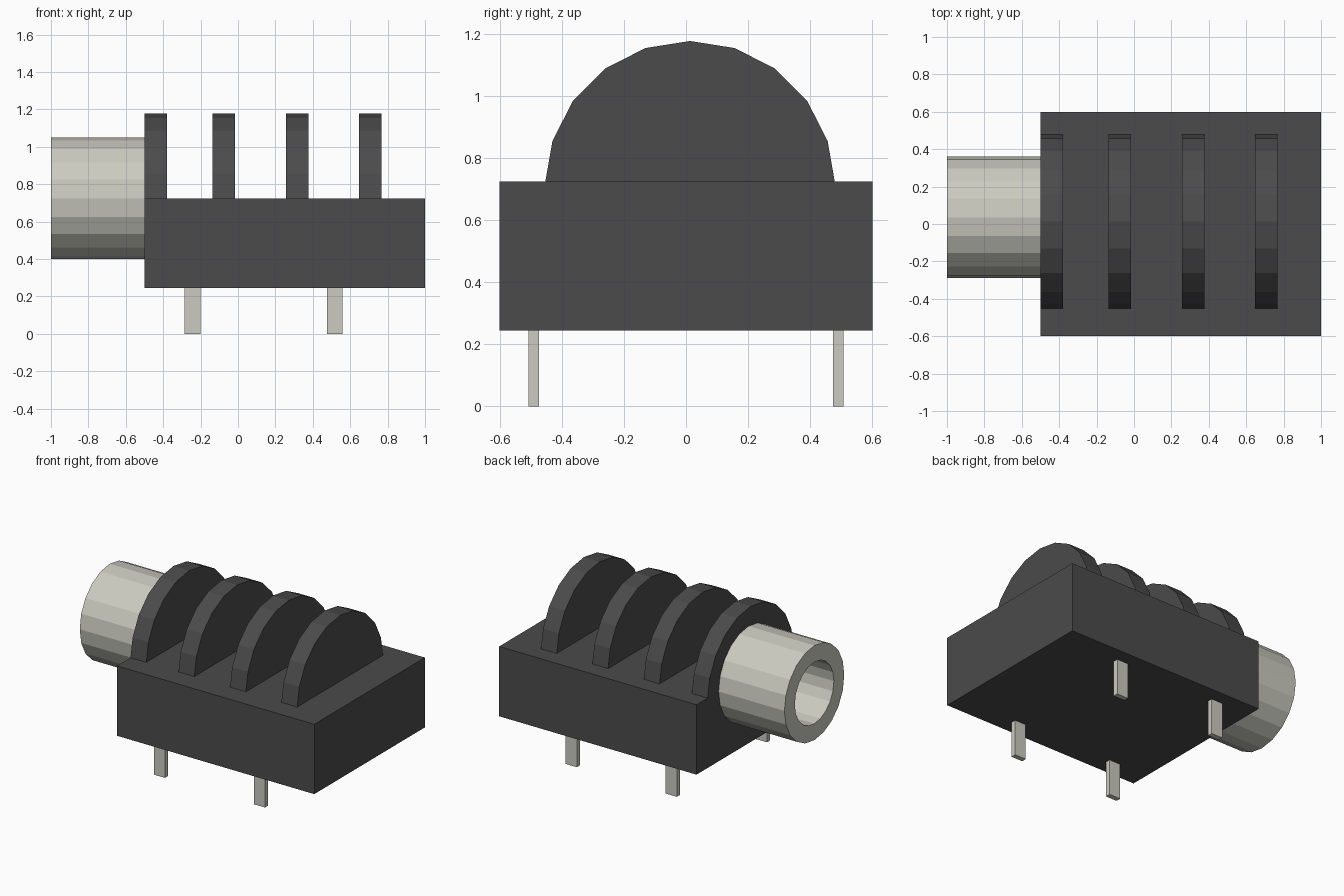
import bpy, bmesh, math
from mathutils import Vector

cube = bpy.data.objects.get("Cube")
if cube:
    bpy.data.objects.remove(cube, do_unlink=True)


def material(name, rgb):
    m = bpy.data.materials.new(name)
    m.use_nodes = True
    m.diffuse_color = (*rgb, 1)
    bsdf = m.node_tree.nodes["Principled BSDF"]
    bsdf.inputs["Base Color"].default_value = (*rgb, 1)
    bsdf.inputs["Roughness"].default_value = 0.6
    return m


dark = material("dark_grey_plastic", (0.07, 0.07, 0.07))
metal = material("pale_warm_metal", (0.60, 0.60, 0.535))


def finish(name, bm, mat):
    bmesh.ops.recalc_face_normals(bm, faces=bm.faces)
    me = bpy.data.meshes.new(name)
    bm.to_mesh(me)
    bm.free()
    me.materials.append(mat)
    ob = bpy.data.objects.new(name, me)
    bpy.context.collection.objects.link(ob)
    return ob


def box(name, lo, hi, mat):
    bm = bmesh.new()
    bmesh.ops.create_cube(bm, size=1)
    for v in bm.verts:
        v.co = Vector([(a + b) / 2 + c * (b - a) for a, b, c in zip(lo, hi, v.co)])
    return finish(name, bm, mat)


def ring(bm, x, y, z, r, n=20):
    return [bm.verts.new((x, y + r * math.cos(math.tau * i / n),
                          z + r * math.sin(math.tau * i / n))) for i in range(n)]


# Housing block
box("housing", (-0.5, -0.6, 0.245), (1, 0.6, 0.725), dark)

# Half-round fins standing on the housing
FIN_Y, FIN_Z, FIN_R, TOP = 0.013, 0.711, 0.466, 0.725
for i, x in enumerate((-0.5, -0.135, 0.257, 0.647)):
    bm = bmesh.new()
    outline = []
    for k in range(11):
        a = math.pi * k / 10
        outline.append(bm.verts.new((x, FIN_Y + FIN_R * math.cos(a),
                                     max(TOP, FIN_Z + FIN_R * math.sin(a)))))
    face = bm.faces.new(outline)
    out = bmesh.ops.extrude_face_region(bm, geom=[face], use_keep_orig=True)
    new = [g for g in out["geom"] if isinstance(g, bmesh.types.BMVert)]
    bmesh.ops.translate(bm, vec=(0.12, 0, 0), verts=new)
    finish(f"fin_{i + 1}", bm, dark)

# Hollow socket barrel
bm = bmesh.new()
loops = [ring(bm, x, 0.035, 0.725, r) for x, r in
         ((-0.5, 0.325), (-1, 0.325), (-1, 0.212), (-0.5, 0.212))]
for a, b in zip(loops, loops[1:] + loops[:1]):
    for i in range(20):
        j = (i + 1) % 20
        bm.faces.new((a[i], a[j], b[j], b[i]))
finish("socket_barrel", bm, metal)

# Four contact pins under the housing
for side, y in (("front", -0.49), ("back", 0.49)):
    for end, x in (("right", -0.2425), ("left", 0.5175)):
        box(f"pin_{side}_{end}", (x - 0.0425, y - 0.017, 0),
            (x + 0.0425, y + 0.017, 0.245), metal)
